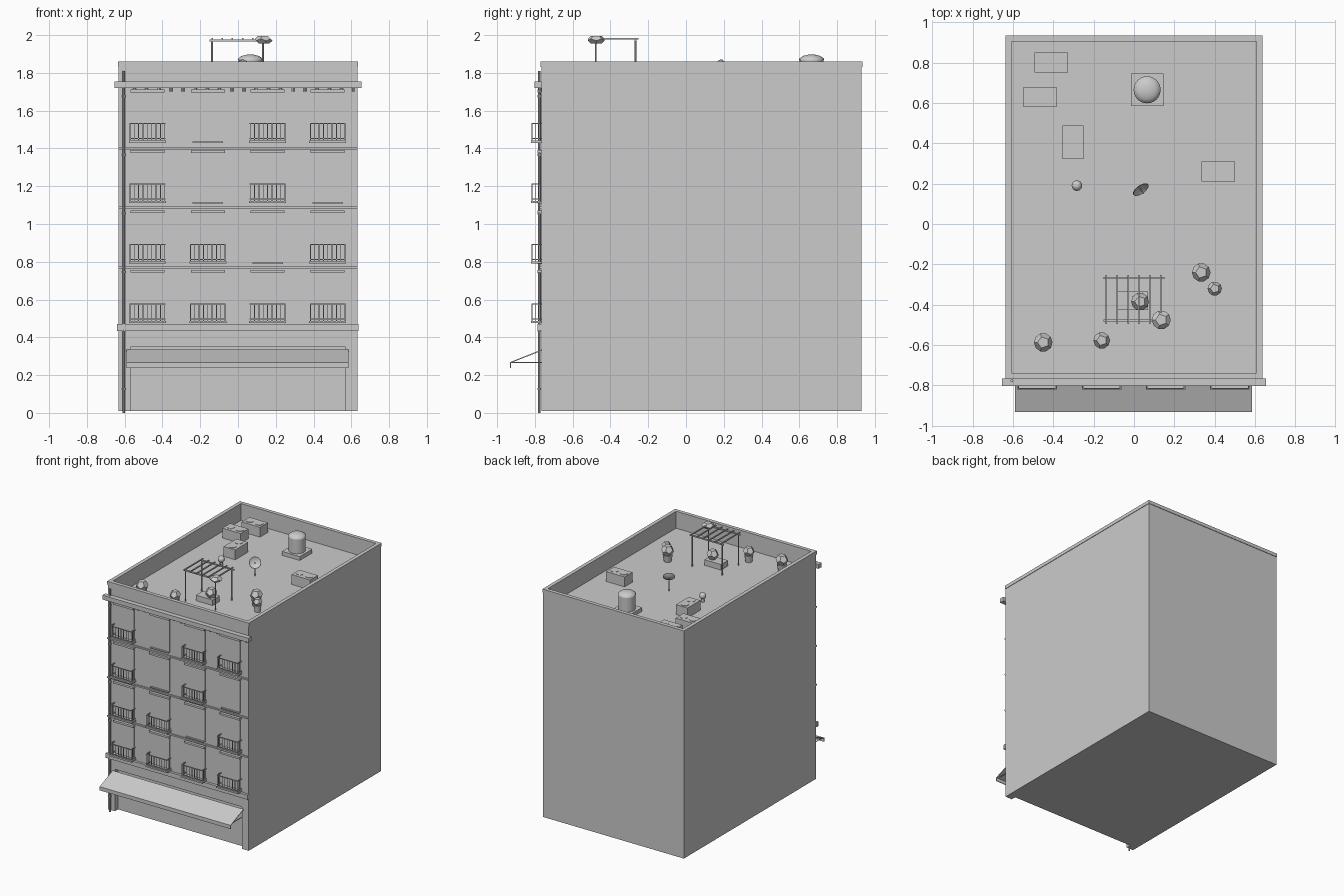
import bpy, bmesh, math
from mathutils import Vector, Matrix

cube = bpy.data.objects.get("Cube")
if cube:
    bpy.data.objects.remove(cube, do_unlink=True)

GREY = (0.6, 0.6, 0.6, 1)
plaster = bpy.data.materials.new("plain_grey")
plaster.use_nodes = True
plaster.diffuse_color = GREY
plaster.node_tree.nodes["Principled BSDF"].inputs["Base Color"].default_value = GREY


def finish(name, bm, smooth=False):
    bmesh.ops.recalc_face_normals(bm, faces=bm.faces)
    mesh = bpy.data.meshes.new(name)
    bm.to_mesh(mesh)
    bm.free()
    mesh.materials.append(plaster)
    obj = bpy.data.objects.new(name, mesh)
    bpy.context.collection.objects.link(obj)
    if smooth:
        bpy.ops.object.select_all(action='DESELECT')
        obj.select_set(True)
        bpy.context.view_layer.objects.active = obj
        bpy.ops.object.shade_smooth_by_angle(angle=math.radians(40))
    return obj


def add_box(bm, x, y, z):
    """Box from three (low, high) ranges."""
    mid = Vector([(a + b) / 2 for a, b in (x, y, z)])
    size = Vector([b - a for a, b in (x, y, z)])
    bmesh.ops.create_cube(bm, size=1, matrix=Matrix.Translation(mid) @ Matrix.Diagonal(size).to_4x4())


def box(name, x, y, z):
    bm = bmesh.new()
    add_box(bm, x, y, z)
    return finish(name, bm)


def add_rod(bm, a, b, r, r2=None, sides=8):
    a, b = Vector(a), Vector(b)
    turn = (b - a).to_track_quat('Z', 'Y').to_matrix().to_4x4()
    bmesh.ops.create_cone(bm, cap_ends=True, segments=sides, radius1=r, radius2=r2 or r,
                          depth=(b - a).length, matrix=Matrix.Translation((a + b) / 2) @ turn)


def lathe(name, profile, matrix, steps=24):
    bm = bmesh.new()
    verts = [bm.verts.new((r, 0, z)) for r, z in profile]
    edges = [bm.edges.new(pair) for pair in zip(verts, verts[1:])]
    bmesh.ops.spin(bm, geom=verts + edges, axis=(0, 0, 1), cent=(0, 0, 0), angle=math.tau, steps=steps)
    bmesh.ops.remove_doubles(bm, verts=bm.verts, dist=0.0001)
    bmesh.ops.transform(bm, matrix=matrix, verts=bm.verts)
    return finish(name, bm, True)


W, FRONT, BACK, ROOF = 0.632, -0.765, 0.93, 1.72

# Building body with the recessed shop front
bm = bmesh.new()
add_box(bm, (-W, W), (FRONT + 0.04, BACK), (0.01, ROOF))
add_box(bm, (-W, W), (FRONT, FRONT + 0.04), (0.35, ROOF))
for s in (-1, 1):
    add_box(bm, sorted((s * W, s * 0.57)), (FRONT, FRONT + 0.04), (0.01, 0.35))
finish("building_body", bm)


def ring(name, out, thick, z):
    bm = bmesh.new()
    for s in (-1, 1):
        add_box(bm, sorted((s * (W + out), s * (W + out - thick))), (FRONT - out, BACK + out), z)
    inner = W + out - thick
    add_box(bm, (-inner, inner), (FRONT - out, FRONT - out + thick), z)
    add_box(bm, (-inner, inner), (BACK + out - thick, BACK + out), z)
    finish(name, bm)


# Roof parapet and its coping
ring("parapet", 0, 0.022, (ROOF, 1.835))
ring("coping", 0.004, 0.03, (1.832, 1.86))

# Facade bands, cornice and cornice brackets
box("cornice", (-0.655, 0.655), (-0.803, FRONT), (1.72, 1.755))
box("shop_band", (-0.64, 0.637), (-0.785, FRONT), (0.433, 0.47))
for z in (0.77, 1.085, 1.4):
    box("floor_band", (-W, W), (FRONT - 0.01, FRONT), (z - 0.005, z + 0.007))
bm = bmesh.new()
for i in range(-9, 10):
    x = i * 0.0645 + 0.032
    if x < W:
        add_rod(bm, (x, FRONT - 0.008, 1.702), (x, FRONT - 0.008, 1.722), 0.008)
finish("cornice_brackets", bm)

# Windows: thin panels, lintels, then a balcony or a plain sill
columns = (-0.48, -0.16, 0.157, 0.475)
floors = ((0.475, (0, 1, 2, 3)), (0.79, (0, 1, 3)), (1.11, (0, 2)), (1.43, (0, 2, 3)))


def balcony(x, z):
    bm = bmesh.new()
    front, half = -0.815, 0.092
    add_box(bm, (x - 0.098, x + 0.098), (-0.82, FRONT), (z, z + 0.012))
    for h in (0.022, 0.102):
        add_box(bm, (x - half, x + half), (front - 0.003, front + 0.003), (z + h - 0.003, z + h + 0.003))
        for s in (-half, half):
            add_box(bm, (x + s - 0.003, x + s + 0.003), (front, FRONT), (z + h - 0.003, z + h + 0.003))
    for i in range(9):
        bx = x - half + i * half / 4
        add_rod(bm, (bx, front, z + 0.01), (bx, front, z + 0.102), 0.0025, sides=6)
    for s in (-half, half):
        for y in (-0.798, -0.781):
            add_rod(bm, (x + s, y, z + 0.01), (x + s, y, z + 0.102), 0.0025, sides=6)
    finish("balcony", bm)


for z, with_balcony in floors:
    for i, x in enumerate(columns):
        box("window_panel", (x - 0.085, x + 0.085), (FRONT - 0.006, FRONT), (z, z + 0.27))
        box("window_lintel", (x - 0.09, x + 0.09), (FRONT - 0.022, FRONT), (z + 0.267, z + 0.282))
        if i in with_balcony:
            balcony(x, z)
        else:
            box("window_sill", (x - 0.08, x + 0.08), (FRONT - 0.02, FRONT), (z - 0.002, z + 0.006))

# Shop awning: sloped sheet with valance and side arms
bm = bmesh.new()
path = ((FRONT, 0.335), (-0.932, 0.268), (-0.932, 0.238))
rows = [[bm.verts.new((x, y, z)) for x in (-0.59, 0.585)] for y, z in path]
for (a, b), (c, d) in zip(rows, rows[1:]):
    bm.faces.new((a, b, d, c))
awning = finish("awning", bm)
shell = awning.modifiers.new("thickness", 'SOLIDIFY')
shell.thickness = 0.006
bm = bmesh.new()
for x in (-0.575, 0.57):
    add_rod(bm, (x, FRONT, 0.266), (x, -0.928, 0.266), 0.003)
finish("awning_arms", bm)

# Drainpipe with clamps
bm = bmesh.new()
add_rod(bm, (-0.605, -0.777, 0), (-0.605, -0.777, 1.81), 0.007)
for i in range(6):
    z = 0.12 + i * 0.31
    add_rod(bm, (-0.605, -0.777, z), (-0.605, -0.777, z + 0.012), 0.01)
finish("drainpipe", bm, True)

# Rooftop air conditioners with fan discs
for x, y, dx, dy in ((-0.41, 0.8, 0.082, 0.05), (-0.465, 0.63, 0.082, 0.05),
                     (-0.303, 0.405, 0.052, 0.082), (0.417, 0.26, 0.083, 0.05)):
    bm = bmesh.new()
    add_box(bm, (x - dx, x + dx), (y - dy, y + dy), (ROOF, 1.8))
    for s in (-0.5, 0.5):
        ox, oy = (s * dx, 0) if dx > dy else (0, s * dy)
        add_rod(bm, (x + ox, y + oy, 1.798), (x + ox, y + oy, 1.803), 0.03, sides=16)
    finish("air_conditioner", bm)

# Water tank on its plinth
box("tank_plinth", (-0.015, 0.145), (0.585, 0.745), (ROOF, 1.752))
lathe("water_tank", ((0, 1.75), (0.063, 1.75), (0.063, 1.868), (0.067, 1.868), (0.064, 1.877),
                     (0.045, 1.89), (0.02, 1.896), (0, 1.897)), Matrix.Translation((0.065, 0.665, 0)))

# Satellite dish on a pole
centre, aim = Vector((0.027, 0.18, 1.825)), Vector((0.55, -0.78, 0.5)).normalized()
lathe("dish", ((0, -0.004), (0.025, 0.002), (0.045, 0.013), (0.043, 0.015), (0.024, 0.005), (0, 0)),
      Matrix.Translation(centre) @ aim.to_track_quat('Z', 'Y').to_matrix().to_4x4())
bm = bmesh.new()
add_rod(bm, (0.027, 0.18, ROOF), centre, 0.005)
add_rod(bm, centre, centre + aim * 0.04, 0.003)
finish("dish_pole", bm)


def ball(name, centre, r, squash=1.0):
    """Twelve-sided faceted ball: hull around the face centres of an icosahedron."""
    src = bmesh.new()
    bmesh.ops.create_icosphere(src, subdivisions=1, radius=1)
    points = [f.calc_center_median().normalized() for f in src.faces]
    src.free()
    bm = bmesh.new()
    for p in points:
        bm.verts.new(p)
    bmesh.ops.convex_hull(bm, input=bm.verts)
    bmesh.ops.dissolve_limit(bm, angle_limit=0.05, verts=bm.verts, edges=bm.edges)
    place = Matrix.Translation(centre) @ Matrix.Diagonal((r, r, r * squash, 1))
    bmesh.ops.transform(bm, matrix=place, verts=bm.verts)
    finish(name, bm)


# Potted shrubs and planter
for x, y, r in ((0.333, -0.24, 0.047), (0.4, -0.32, 0.036), (-0.45, -0.587, 0.047), (-0.16, -0.577, 0.042)):
    bm = bmesh.new()
    add_rod(bm, (x, y, ROOF), (x, y, 1.775), r * 0.6, r * 0.8, 12)
    finish("pot", bm, True)
    ball("shrub", (x, y, 1.765 + r * 0.9), r)
box("planter", (-0.08, 0.07), (-0.425, -0.335), (ROOF, 1.765))
ball("planter_shrub", (0.03, -0.385, 1.8), 0.045)
ball("pergola_shrub", (0.135, -0.475, 1.975), 0.048, 0.54)

# Small roof vent
bm = bmesh.new()
add_rod(bm, (-0.283, 0.19, ROOF), (-0.283, 0.19, 1.76), 0.014, sides=12)
bmesh.ops.create_uvsphere(bm, u_segments=16, v_segments=8, radius=0.026,
                          matrix=Matrix.Translation((-0.283, 0.19, 1.768)))
finish("roof_vent", bm, True)

# Pergola: posts, two beams and cross slats
bm = bmesh.new()
for y in (-0.478, -0.267):
    add_box(bm, (-0.152, 0.15), (y - 0.005, y + 0.005), (1.966, 1.976))
    for x in (-0.137, 0.132):
        add_rod(bm, (x, y, ROOF), (x, y, 1.97), 0.005)
for i in range(6):
    x = -0.137 + i * 0.0538
    add_box(bm, (x - 0.004, x + 0.004), (-0.495, -0.252), (1.976, 1.985))
finish("pergola", bm)
